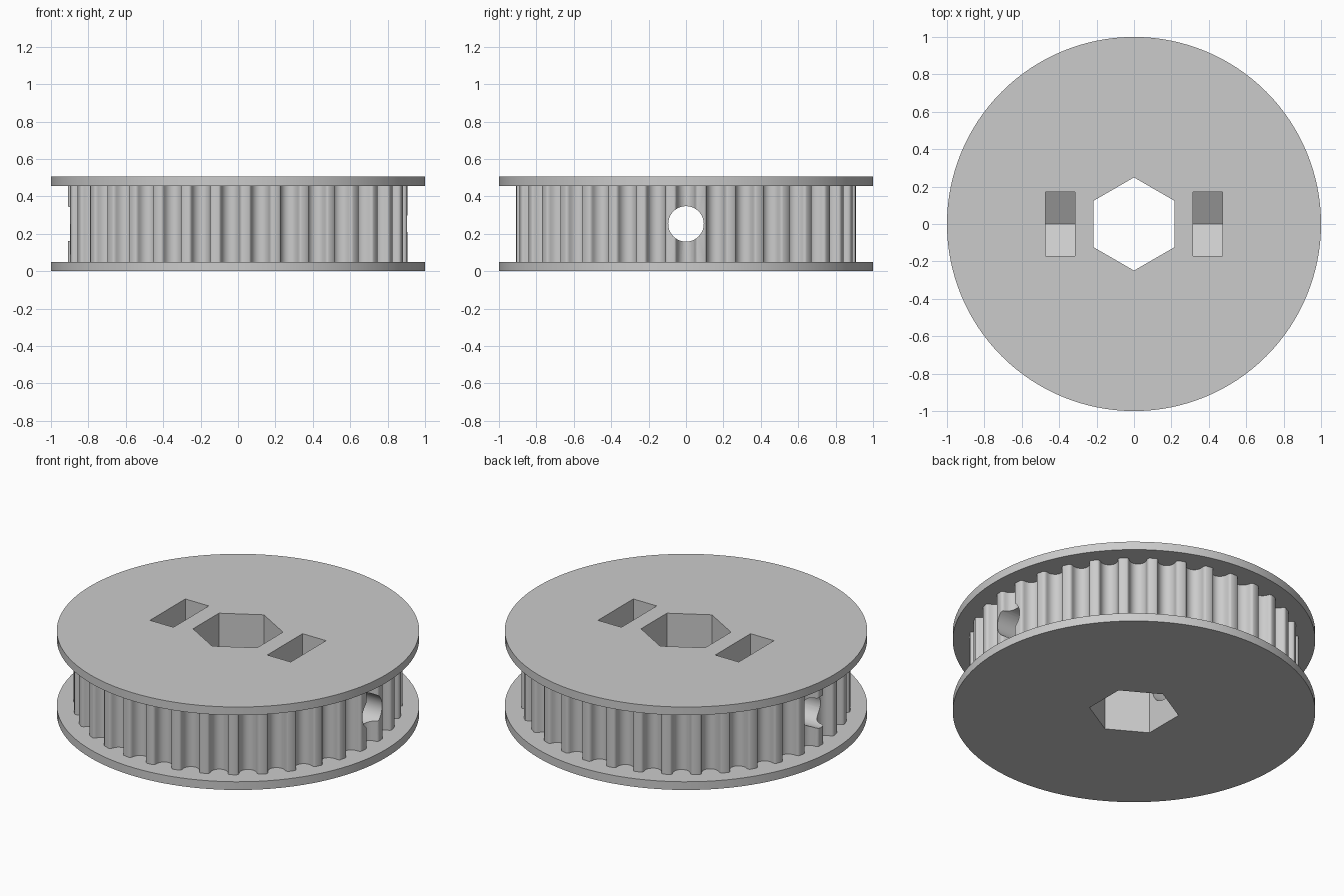
import bpy, bmesh
from math import pi, sin, cos, radians

cube = bpy.data.objects.get("Cube")
if cube:
    bpy.data.objects.remove(cube, do_unlink=True)

HEIGHT, FLANGE = 0.505, 0.05
TEETH, CORE_R = 35, 0.909
MID = HEIGHT / 2

grey = bpy.data.materials.new("plain grey")
grey.use_nodes = True
grey.diffuse_color = (0.6, 0.6, 0.6, 1)
grey.node_tree.nodes["Principled BSDF"].inputs["Base Color"].default_value = (0.6, 0.6, 0.6, 1)


def prism(name, outline, start, end, along_x=False):
    """Extrude a 2D outline along z, or along x when the outline is (y, z)."""
    bm = bmesh.new()
    place = (lambda a, b, c: (c, a, b)) if along_x else (lambda a, b, c: (a, b, c))
    low = [bm.verts.new(place(a, b, start)) for a, b in outline]
    high = [bm.verts.new(place(a, b, end)) for a, b in outline]
    bm.faces.new(low)
    bm.faces.new(high)
    for i in range(len(low)):
        j = (i + 1) % len(low)
        bm.faces.new((low[i], low[j], high[j], high[i]))
    bmesh.ops.recalc_face_normals(bm, faces=bm.faces)
    mesh = bpy.data.meshes.new(name)
    bm.to_mesh(mesh)
    bm.free()
    mesh.materials.append(grey)
    obj = bpy.data.objects.new(name, mesh)
    bpy.context.collection.objects.link(obj)
    return obj


def ring(radius, sides, turn=0.0, centre=(0, 0)):
    return [(centre[0] + radius * cos(turn + 2 * pi * i / sides),
             centre[1] + radius * sin(turn + 2 * pi * i / sides)) for i in range(sides)]


def toothed_outline():
    # Each groove: a rounded mouth on both sides of a half-round floor
    mouth = [(-0.063, 0), (-0.057, 0.003), (-0.052, 0.01)]
    floor = [(-0.05 * cos(pi * i / 10), 0.019 + 0.05 * sin(pi * i / 10)) for i in range(11)]
    groove = mouth + floor + [(-t, d) for t, d in reversed(mouth)]
    points = []
    for k in range(TEETH):
        for t, d in groove:
            angle = 2 * pi * k / TEETH + t / CORE_R
            points.append(((CORE_R - d) * cos(angle), (CORE_R - d) * sin(angle)))
    return points


def combine(target, tool, operation):
    mod = target.modifiers.new(operation.lower(), 'BOOLEAN')
    mod.operation, mod.solver, mod.object = operation, 'EXACT', tool
    graph = bpy.context.evaluated_depsgraph_get()
    result = bpy.data.meshes.new_from_object(target.evaluated_get(graph))
    target.modifiers.clear()
    target.data = result
    bpy.data.objects.remove(tool, do_unlink=True)


# Toothed core with a flange at each end
pulley = prism("belt_pulley", toothed_outline(), FLANGE / 2, HEIGHT - FLANGE / 2)
for name, z in (("bottom_flange", 0), ("top_flange", HEIGHT - FLANGE)):
    combine(pulley, prism(name, ring(1, 128), z, z + FLANGE), 'UNION')

# Hexagonal shaft bore
combine(pulley, prism("bore_cutter", ring(0.249, 6, pi / 2), -0.1, HEIGHT + 0.1), 'DIFFERENCE')

# Set screw hole straight across
combine(pulley, prism("screw_cutter", ring(0.095, 40, 0, (0, MID)), -1.2, 1.2, True), 'DIFFERENCE')

# Nut pockets, open at the top with a pointed floor
pocket = [(-0.17, 0.7), (-0.17, MID - 0.098), (0, MID - 0.196), (0.17, MID - 0.098), (0.17, 0.7)]
for x in (-0.395, 0.395):
    combine(pulley, prism("nut_cutter", pocket, x - 0.079, x + 0.079, True), 'DIFFERENCE')

# Smooth rounded walls, keep edges crisp
bpy.ops.object.select_all(action='DESELECT')
pulley.select_set(True)
bpy.context.view_layer.objects.active = pulley
bpy.ops.object.shade_smooth_by_angle(angle=radians(30))
